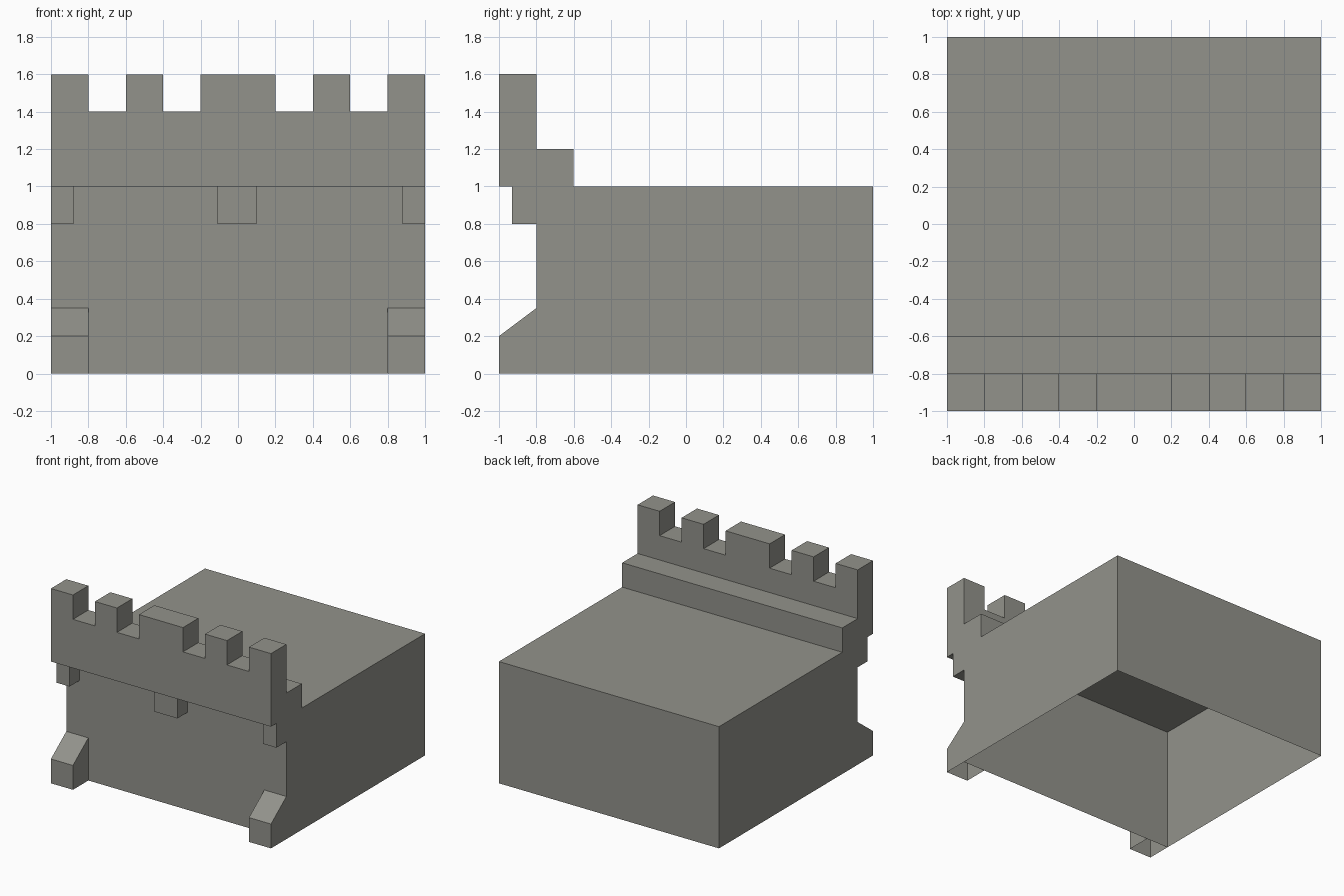
import bpy
import bmesh
from mathutils import Vector

if "Cube" in bpy.data.objects:
    bpy.data.objects.remove(bpy.data.objects["Cube"])

stone = bpy.data.materials.new("grey stone")
stone.diffuse_color = (0.29, 0.29, 0.26, 1)
stone.use_nodes = True
stone.node_tree.nodes["Principled BSDF"].inputs["Base Color"].default_value = stone.diffuse_color


def prism(name, outline, offset, open_sides=()):
    """Extrude a closed outline by offset, leaving out faces that point along open_sides."""
    bm = bmesh.new()
    base = bm.faces.new([bm.verts.new(p) for p in outline])
    ext = bmesh.ops.extrude_face_region(bm, geom=[base], use_keep_orig=True)
    moved = [g for g in ext["geom"] if isinstance(g, bmesh.types.BMVert)]
    bmesh.ops.translate(bm, verts=moved, vec=offset)
    bmesh.ops.recalc_face_normals(bm, faces=bm.faces)
    bm.normal_update()
    gone = [f for f in bm.faces if any(f.normal.dot(Vector(d)) > 0.99 for d in open_sides)]
    bmesh.ops.delete(bm, geom=gone, context="FACES")
    mesh = bpy.data.meshes.new(name)
    bm.to_mesh(mesh)
    bm.free()
    mesh.materials.append(stone)
    obj = bpy.data.objects.new(name, mesh)
    bpy.context.collection.objects.link(obj)
    return obj


def box(name, x0, x1, y0, y1, z0, z1, open_sides=()):
    outline = [(x0, y0, z0), (x1, y0, z0), (x1, y1, z0), (x0, y1, z0)]
    return prism(name, outline, (0, 0, z1 - z0), open_sides)


DOWN, BACK, FRONT = (0, 0, -1), (0, 1, 0), (0, -1, 0)

# Hollow main block, open underneath
box("wall_block", -1, 1, -0.8, 1, 0, 1, [DOWN])

# Raised walkway step behind the parapet
box("walkway_step", -1, 1, -0.8, -0.6, 1, 1.2, [DOWN, FRONT])

# Parapet with battlements: one outline, extruded through its thickness
outline = [(-1, 1)]
for x0, x1 in [(-1, -0.8), (-0.6, -0.4), (-0.2, 0.2), (0.4, 0.6), (0.8, 1)]:
    if x0 > -1:
        outline.append((x0, 1.4))
    outline += [(x0, 1.6), (x1, 1.6)]
    if x1 < 1:
        outline.append((x1, 1.4))
outline.append((1, 1))
prism("battlement_parapet", [(x, -1, z) for x, z in outline], (0, 0.2, 0))

# Brackets under the parapet
for name, x0, x1 in [("left", -1, -0.88), ("middle", -0.11, 0.10), ("right", 0.88, 1)]:
    box(name + "_bracket", x0, x1, -0.93, -0.8, 0.8, 1, [BACK, (0, 0, 1)])

# Sloped buttress feet at the front corners, hollow underneath
for name, x0 in [("left", -1), ("right", 0.8)]:
    side = [(-1, 0), (-0.8, 0), (-0.8, 0.35), (-1, 0.2)]
    prism(name + "_buttress", [(x0, y, z) for y, z in side], (0.2, 0, 0), [DOWN, BACK])
